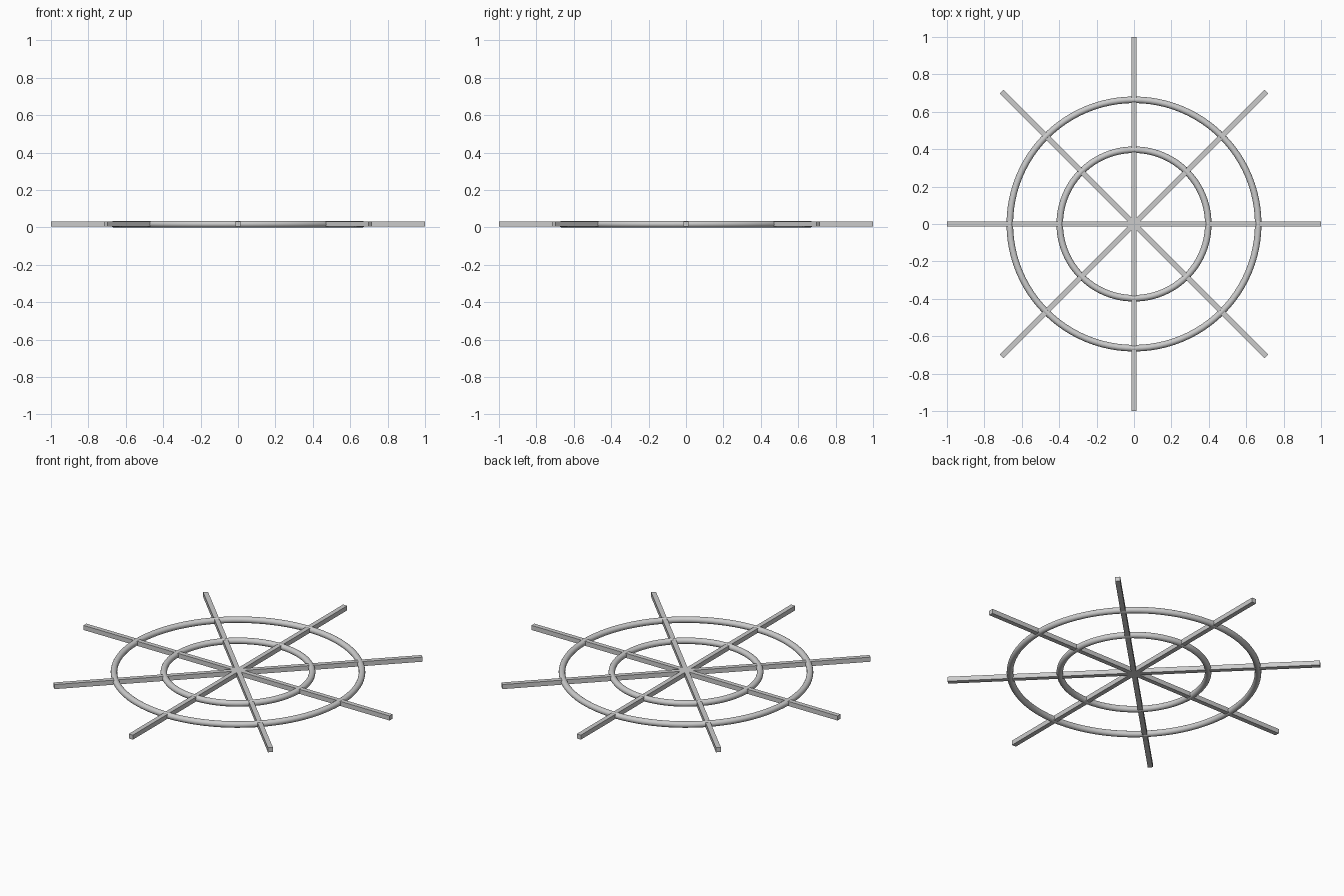
import bpy
from math import pi

if "Cube" in bpy.data.objects:
    bpy.data.objects.remove(bpy.data.objects["Cube"])

Z = 0.0175  # shared mid height


def ring(name, radius):
    bpy.ops.mesh.primitive_torus_add(major_radius=radius, minor_radius=0.0175,
                                     major_segments=96, minor_segments=16,
                                     location=(0, 0, Z))
    bpy.context.object.name = name
    bpy.ops.object.shade_smooth()


# Two concentric round rings
ring("inner_ring", 0.397)
ring("outer_ring", 0.664)

# Four square bars crossing at the centre
for i in range(4):
    bpy.ops.mesh.primitive_cube_add(size=1, location=(0, 0, Z), rotation=(0, 0, i * pi / 4))
    bar = bpy.context.object
    bar.name = f"cross_bar_{i + 1}"
    bar.scale = (2, 0.027, 0.027)
    bpy.ops.object.transform_apply(location=False, rotation=False, scale=True)
